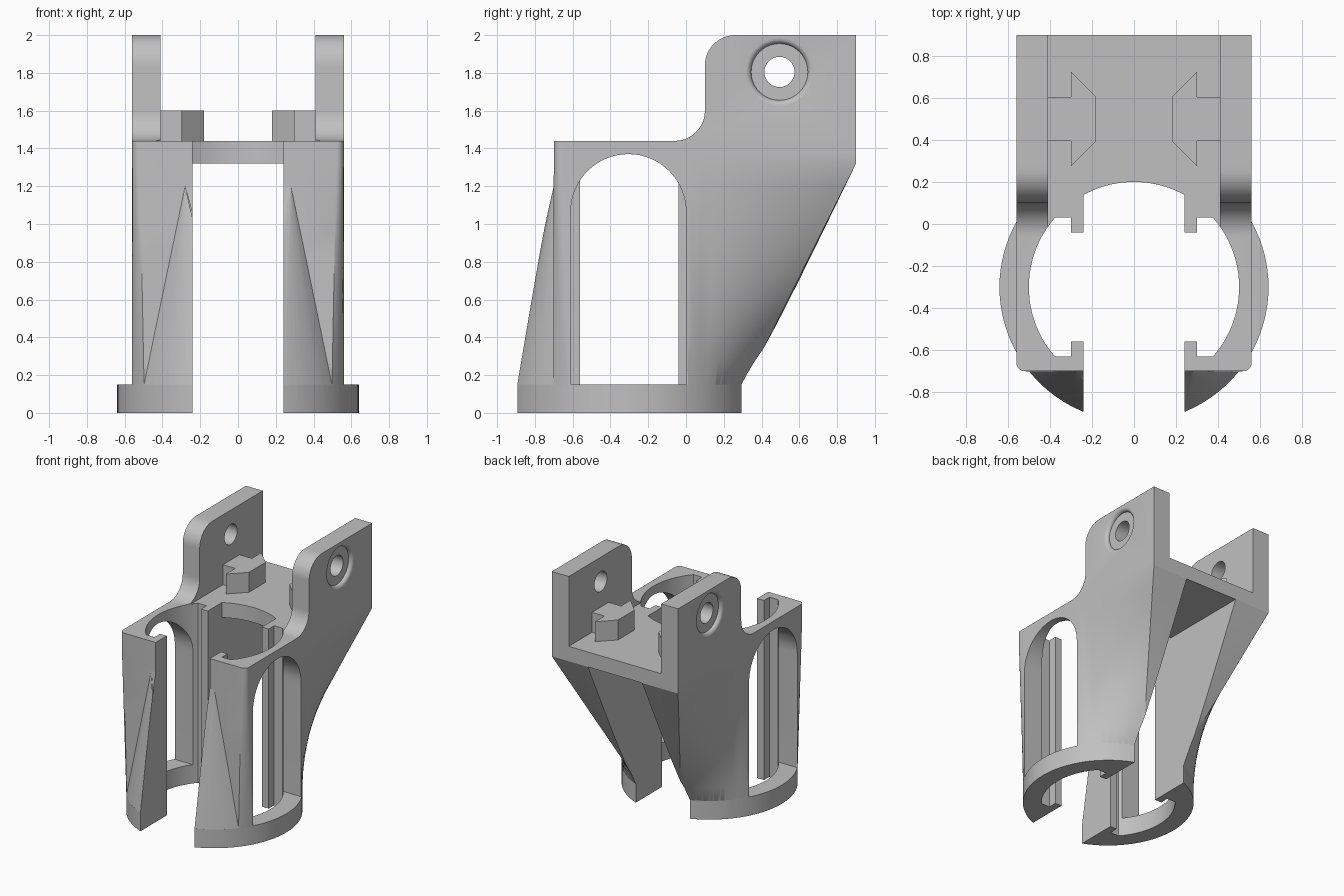
import bpy, bmesh
from math import sin, cos, pi, asin, acos, degrees, radians
from mathutils import Vector

if "Cube" in bpy.data.objects:
    bpy.data.objects.remove(bpy.data.objects["Cube"], do_unlink=True)

grey = bpy.data.materials.new("plain grey")
grey.use_nodes = True
grey.diffuse_color = (0.53, 0.53, 0.53, 1)
grey.node_tree.nodes["Principled BSDF"].inputs["Base Color"].default_value = (0.53, 0.53, 0.53, 1)

CY = -0.30       # centre of the round bore and base
BASE = 0.15      # height of the base ring
DECK = 1.44      # top of the deck
SIDE = 0.56      # half width of the upper body


def arc(cx, cy, r, a0, a1, n=12):
    """Points along a circular arc, angles in degrees."""
    return [(cx + r * cos(radians(a0 + (a1 - a0) * i / n)),
             cy + r * sin(radians(a0 + (a1 - a0) * i / n))) for i in range(n + 1)]


def line(p, q, n):
    """Evenly spaced points from p to q."""
    return [tuple(Vector(p).lerp(Vector(q), i / n)) for i in range(n + 1)]


def add_object(name, bm):
    bmesh.ops.recalc_face_normals(bm, faces=bm.faces)
    mesh = bpy.data.meshes.new(name)
    bm.to_mesh(mesh)
    bm.free()
    mesh.materials.append(grey)
    obj = bpy.data.objects.new(name, mesh)
    bpy.context.collection.objects.link(obj)
    return obj


def skin(name, rings):
    """Closed solid through rings of 3D points."""
    bm = bmesh.new()
    loops = [[bm.verts.new(p) for p in ring] for ring in rings]
    count = len(loops[0])
    for a, b in zip(loops, loops[1:]):
        for i in range(count):
            j = (i + 1) % count
            bm.faces.new((a[i], a[j], b[j], b[i]))
    bm.faces.new(loops[0])
    bm.faces.new(loops[-1])
    return add_object(name, bm)


def prism(name, profile, low, high, axis="z"):
    """Extrude a 2D profile along z (profile is x, y) or along x (profile is y, z)."""
    if axis == "z":
        return skin(name, [[(u, v, h) for u, v in profile] for h in (low, high)])
    return skin(name, [[(h, u, v) for u, v in profile] for h in (low, high)])


def combine(target, tool, operation):
    """Apply a boolean and remove the tool."""
    mod = target.modifiers.new(operation, "BOOLEAN")
    mod.operation, mod.solver, mod.object = operation, "EXACT", tool
    bpy.context.view_layer.objects.active = target
    bpy.ops.object.modifier_apply(modifier=mod.name)
    bpy.data.objects.remove(tool, do_unlink=True)


# Upper body: ruled loft from the round base outline to a long rectangle
edge = degrees(acos(SIDE / 0.64))     # where the circle meets the flat sides
turn, corner = 39, 74                 # start of the rear flare, and its corner
low = ([(0.0, -0.7), (0.25, -0.7)] + arc(0, CY, 0.64, -turn, -edge, 7)
       + arc(0, CY, 0.64, edge, turn, 4) + arc(0, CY, 0.64, turn, corner, 16)[1:]
       + arc(0, CY, 0.64, corner, 90, 6)[1:])
high = ([(0.0, -0.7), (0.25, -0.7)] + arc(SIDE - 0.04, -0.66, 0.04, -90, 0, 6) + [(SIDE, -0.61)]
        + line((SIDE, 0), (SIDE, 0.1), 4) + line((SIDE, 0.1), (SIDE, 0.9), 16)[1:]
        + line((SIDE, 0.9), (0, 0.9), 6)[1:])


def section(t, z, scale=1.0):
    half = [Vector(a).lerp(Vector(b), t) for a, b in zip(low, high)]
    ring = [(p.x, p.y) for p in half] + [(-p.x, p.y) for p in reversed(half[1:-1])]
    return [(x * scale, CY + (y - CY) * scale, z) for x, y in ring]


ROWS = 10
rings = [section(0, BASE - 0.06, 0.94)]
rings += [section(i / ROWS, BASE + (1.32 - BASE) * i / ROWS) for i in range(ROWS + 1)]
rings.append(section(1, DECK))
body = skin("holder_body", rings)

# Round base
combine(body, prism("base", arc(0, CY, 0.64, 0, 360, 96)[:-1], 0, BASE), "UNION")

# Front bulge tapering from the base up into the flat front
bm = bmesh.new()
span = degrees(acos(0.5 / 0.64))
for x, y in arc(0, CY, 0.64, span - 180, -span, 32):
    bm.verts.new((x, y, BASE))
    bm.verts.new((x * 0.95, CY + (y - CY) * 0.95, BASE - 0.06))
for x in (-0.28, 0.28):
    bm.verts.new((x, -0.7, 1.2))
    bm.verts.new((x, -0.66, 1.2))
    bm.verts.new((x * 1.5, -0.66, BASE))
hull = bmesh.ops.convex_hull(bm, input=bm.verts)
spare = {v for v in hull["geom_interior"] + hull["geom_unused"] if isinstance(v, bmesh.types.BMVert)}
bmesh.ops.delete(bm, geom=list(spare), context="VERTS")
combine(body, add_object("front_bulge", bm), "UNION")

# Ears with a rounded top corner and a concave foot
ear_profile = ([(0.9, 1.38), (0.9, 2.0)] + arc(0.26, 1.84, 0.16, 90, 180)
               + arc(-0.06, 1.60, 0.16, 0, -90) + [(-0.06, 1.38)])
for side in (-1, 1):
    combine(body, prism("ear", ear_profile, side * 0.41, side * SIDE, "x"), "UNION")

# Bore with inward lips, open at the front
slot_angle = degrees(acos(0.24 / 0.5))
lip_angle = degrees(asin(0.33 / 0.5))
right_half = ([(0.24, -1.2), (0.24, -0.56), (0.30, -0.56), (0.30, CY - 0.33)]
              + arc(0, CY, 0.5, -lip_angle, lip_angle, 32)
              + [(0.30, CY + 0.33), (0.30, -0.04), (0.24, -0.04)]
              + arc(0, CY, 0.5, slot_angle, 89, 10))
bore = right_half + [(-x, y) for x, y in reversed(right_half)]
combine(body, prism("bore_cutter", bore, -0.1, 1.75), "DIFFERENCE")

# Rear slot below the deck
slot = [(-0.24, -0.06), (0.24, -0.06), (0.24, 1.2), (-0.24, 1.2)]
combine(body, prism("slot_cutter", slot, -0.1, 1.32), "DIFFERENCE")

# Arched side windows
window = [(-0.61, BASE), (0.0, BASE)] + arc(-0.305, 1.065, 0.305, 0, 180, 32)
for side in (-1, 1):
    combine(body, prism("window_cutter", window, side * 0.315, side * 0.9, "x"), "DIFFERENCE")

# Pivot holes with a round-edged recess on the outer faces
for side in (-1, 1):
    hole = prism("hole_cutter", arc(0.495, 1.805, 0.08, 0, 360, 32)[:-1], side * 0.3, side * 0.7, "x")
    combine(body, hole, "DIFFERENCE")
    steps = [(SIDE - 0.03 + 0.03 * sin(a), 0.18 - 0.03 * cos(a)) for a in (i * pi / 12 for i in range(7))]
    rings = [[(side * x, y, z) for y, z in arc(0.495, 1.805, r, 0, 360, 40)[:-1]]
             for x, r in steps + [(SIDE + 0.03, 0.18)]]
    combine(body, skin("recess_cutter", rings), "DIFFERENCE")

# Smooth shading with sharp edges kept
bpy.ops.object.select_all(action="DESELECT")
body.select_set(True)
bpy.context.view_layer.objects.active = body
bpy.ops.object.shade_smooth_by_angle(angle=radians(25))

# Wedge-headed clips on the deck
clip = [(0.41, 0.395), (0.30, 0.395), (0.30, 0.275), (0.18, 0.395),
        (0.18, 0.605), (0.30, 0.725), (0.30, 0.605), (0.41, 0.605)]
for side, label in ((1, "left"), (-1, "right")):
    prism(label + "_deck_clip", [(side * x, y) for x, y in clip], DECK, 1.60)
